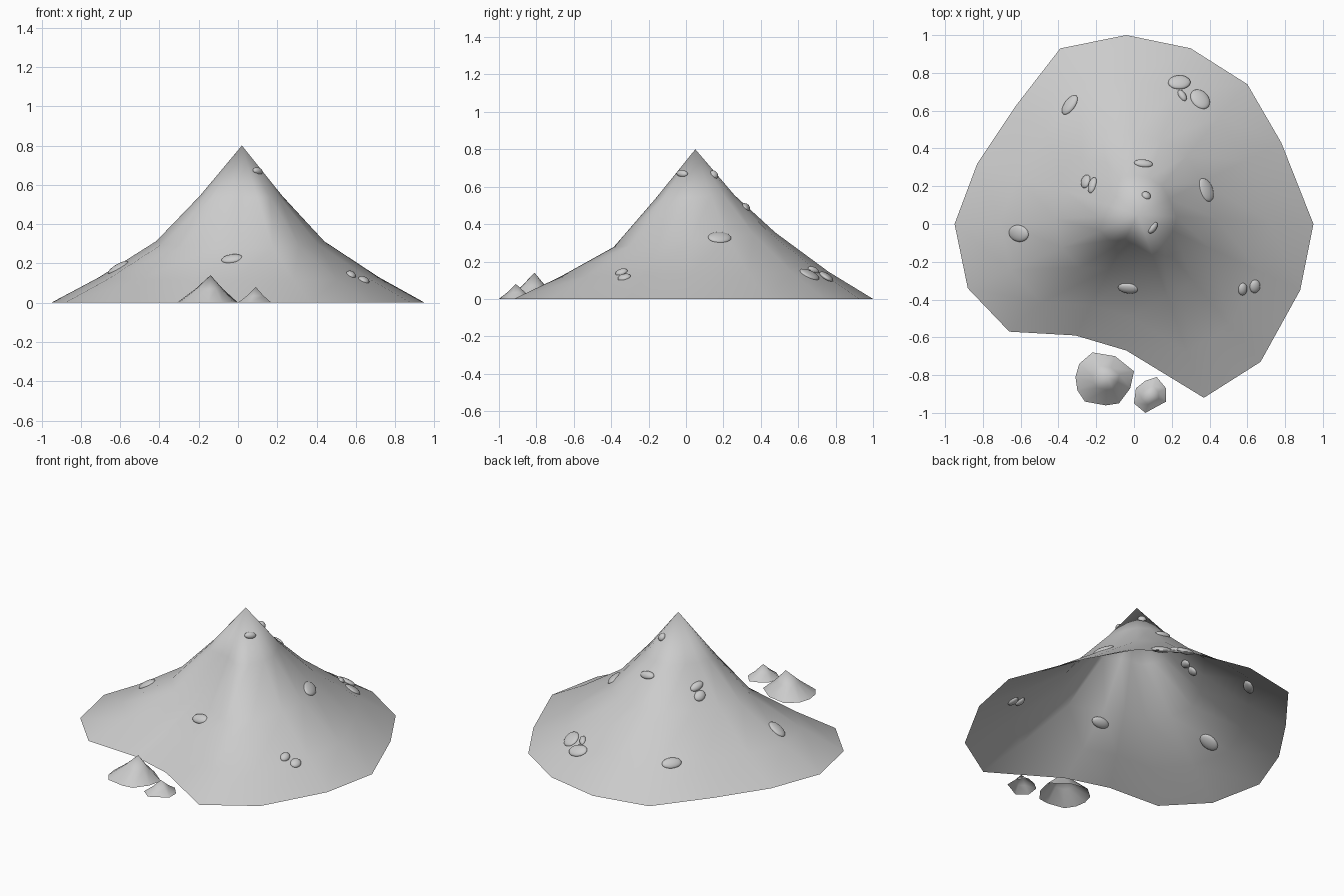
import bpy, bmesh, math
from mathutils import Vector, Matrix
from mathutils.bvhtree import BVHTree

if "Cube" in bpy.data.objects:
    bpy.data.objects.remove(bpy.data.objects["Cube"])


def finish(bm, name):
    for f in bm.faces:
        f.smooth = True
    mesh = bpy.data.meshes.new(name)
    bm.to_mesh(mesh)
    ob = bpy.data.objects.new(name, mesh)
    bpy.context.collection.objects.link(ob)
    return ob


# Open-bottomed peak: base outline shrunk towards the apex ring by ring
def peak(name, outline, apex, rings):
    bm = bmesh.new()
    top = bm.verts.new(apex)
    a, n = Vector(apex), len(outline)
    loops = []
    for t, z, lean in rings:
        loop = []
        for x, y in outline:
            d = Vector((x - a.x, y - a.y))
            loop.append(bm.verts.new((a.x + d.x * t, a.y + d.y * t,
                                      z + lean * d.y / d.length)))
        loops.append(loop)
    for i in range(n):
        j = (i + 1) % n
        bm.faces.new((top, loops[0][j], loops[0][i]))
        for p, q in zip(loops, loops[1:]):
            bm.faces.new((p[i], p[j], q[j], q[i]))
    bmesh.ops.recalc_face_normals(bm, faces=bm.faces)
    if sum(f.normal.z for f in bm.faces) < 0:
        bmesh.ops.reverse_faces(bm, faces=bm.faces)
    tree = BVHTree.FromBMesh(bm)
    finish(bm, name)
    bm.free()
    return tree


# Mountain
slope = peak("mountain", [
    (-.04, 1), (.30, .93), (.60, .74), (.78, .43), (.95, 0), (.88, -.35),
    (.67, -.73), (.37, -.92), (-.04, -.67), (-.31, -.59), (-.66, -.57),
    (-.88, -.34), (-.95, 0), (-.83, .32), (-.63, .62), (-.39, .93)],
    (.02, .05, .80), [(.22, .545, .01), (.45, .315, .04), (.75, .13, .015), (1, 0, 0)])

# Foothills
peak("large_foothill", [
    (-.22, -.68), (-.10, -.70), (0, -.78), (-.02, -.87), (-.08, -.95),
    (-.15, -.96), (-.26, -.94), (-.30, -.88), (-.31, -.81), (-.29, -.74)],
    (-.14, -.81, .14), [(.45, .07, 0), (1, 0, 0)])
peak("small_foothill", [
    (.12, -.81), (.17, -.87), (.17, -.94), (.06, -1), (0, -.95),
    (.01, -.87), (.06, -.83)],
    (.09, -.91, .08), [(.5, .035, 0), (1, 0, 0)])

# Boulders: flattened lumps half sunk in the slope (x, y, length, width, heading)
boulders = [
    (-.61, -.05, .06, .045, 0), (-.34, .63, .06, .035, 55),
    (-.255, .225, .038, .03, 100), (-.22, .205, .045, .025, 90),
    (.05, .32, .05, .025, 0), (.065, .15, .025, .025, 0),
    (.24, .75, .06, .042, 10), (.255, .68, .035, .02, 110), (.35, .66, .06, .05, 120),
    (.38, .18, .065, .045, 115), (.10, -.02, .035, .02, 45),
    (-.03, -.34, .055, .032, 0), (.575, -.345, .026, .034, 0), (.64, -.33, .03, .036, 0)]
for i, (x, y, la, wb, deg) in enumerate(boulders):
    hit, nor, _, _ = slope.ray_cast(Vector((x, y, 2)), Vector((0, 0, -1)))
    if nor.z < 0:
        nor = -nor
    h = Vector((math.cos(math.radians(deg)), math.sin(math.radians(deg)), 0))
    u = (h - nor * h.dot(nor)).normalized()
    v = nor.cross(u)
    frame = Matrix((u, v, nor)).transposed().to_4x4()
    bm = bmesh.new()
    bmesh.ops.create_icosphere(bm, subdivisions=3, radius=1)
    bm.transform(Matrix.Translation(hit) @ frame @ Matrix.Diagonal((la, wb, .018, 1)))
    finish(bm, f"boulder_{i + 1}")
    bm.free()
